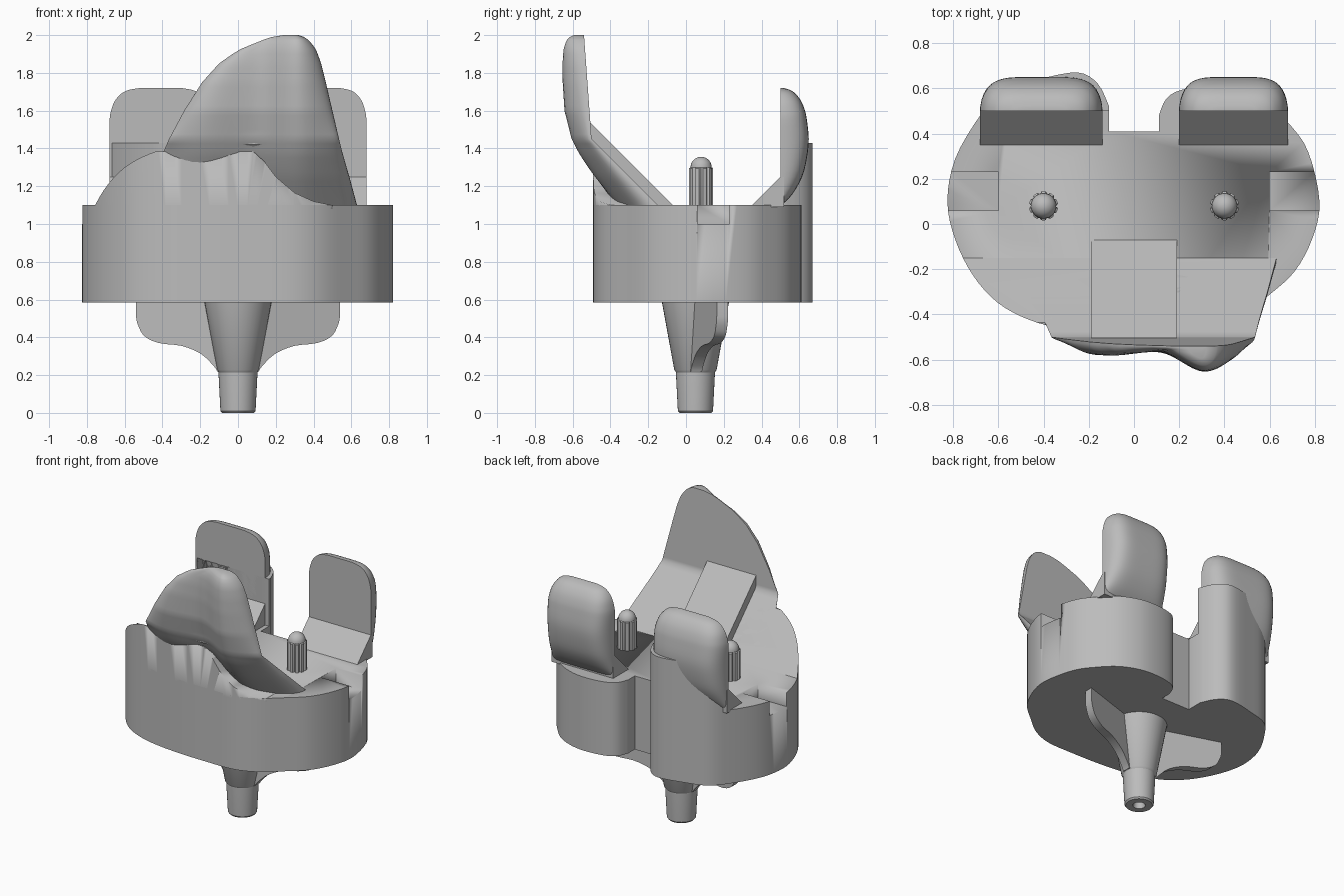
import bpy, bmesh, math
from mathutils import Vector

if "Cube" in bpy.data.objects:
    bpy.data.objects.remove(bpy.data.objects["Cube"])

METAL = bpy.data.materials.new("satin_grey")
METAL.diffuse_color = (0.50, 0.50, 0.50, 1)
METAL.use_nodes = True
METAL.node_tree.nodes["Principled BSDF"].inputs["Base Color"].default_value = METAL.diffuse_color


def finish(name, bm, angle=35):
    bmesh.ops.recalc_face_normals(bm, faces=bm.faces)
    me = bpy.data.meshes.new(name)
    bm.to_mesh(me)
    bm.free()
    ob = bpy.data.objects.new(name, me)
    bpy.context.collection.objects.link(ob)
    me.materials.append(METAL)
    bpy.ops.object.select_all(action='DESELECT')
    ob.select_set(True)
    bpy.context.view_layer.objects.active = ob
    bpy.ops.object.shade_smooth_by_angle(angle=math.radians(angle))
    return ob


def loft(name, rings, angle=35):
    bm = bmesh.new()
    rows = [[bm.verts.new(p) for p in r] for r in rings]
    n = len(rows[0])
    for a, b in zip(rows, rows[1:]):
        for i in range(n):
            bm.faces.new((a[i], a[(i + 1) % n], b[(i + 1) % n], b[i]))
    bm.faces.new(rows[0])
    bm.faces.new(rows[-1])
    return finish(name, bm, angle)


def column(name, pts, z0, z1):
    return loft(name, [[(x, y, z) for x, y in pts] for z in (z0, z1)])


def prism_x(name, yz, x0, x1):
    return loft(name, [[(x, y, z) for y, z in yz] for x in (x0, x1)])


def prism_y(name, xz, y0, y1):
    return loft(name, [[(x, y, z) for x, z in xz] for y in (y0, y1)])


def box(name, x0, x1, y0, y1, z0, z1):
    return column(name, [(x0, y0), (x1, y0), (x1, y1), (x0, y1)], z0, z1)


def boolean(ob, cutter, op):
    m = ob.modifiers.new(op.lower(), 'BOOLEAN')
    m.object, m.operation, m.solver = cutter, op, 'EXACT'
    bpy.context.view_layer.objects.active = ob
    bpy.ops.object.modifier_apply(modifier=m.name)
    bpy.data.objects.remove(cutter)


def spline(pts, steps=4):
    out = []
    v = [Vector(p) for p in pts]
    for i in range(len(v) - 1):
        a, b, c, d = v[max(i - 1, 0)], v[i], v[i + 1], v[min(i + 2, len(v) - 1)]
        for k in range(steps):
            t = k / steps
            out.append(0.5 * (2 * b + (c - a) * t + (2 * a - 5 * b + 4 * c - d) * t * t
                              + (3 * b - a - 3 * c + d) * t ** 3))
    return [tuple(p) for p in out] + [tuple(v[-1])]


def table(t, rows, col=1, smooth=False):
    if t <= rows[0][0]:
        return rows[0][col]
    for a, b in zip(rows, rows[1:]):
        if t <= b[0]:
            k = (t - a[0]) / (b[0] - a[0])
            k = k * k * (3 - 2 * k) if smooth else k
            return a[col] + (b[col] - a[col]) * k
    return rows[-1][col]


# Footprint: two rear lobes with a notch between, broad flattened front
OUTLINE = ([(0.11, 0.41)] + spline([
    (0.11, 0.48), (0.14, 0.55), (0.2, 0.59), (0.32, 0.61), (0.45, 0.6), (0.58, 0.545),
    (0.68, 0.45), (0.77, 0.32), (0.82, 0.1), (0.79, -0.06), (0.71, -0.21), (0.59, -0.32),
    (0.45, -0.43), (0.3, -0.485), (0.1, -0.49), (-0.1, -0.485), (-0.3, -0.465), (-0.46, -0.425),
    (-0.6, -0.35), (-0.71, -0.23), (-0.79, -0.07), (-0.825, 0.1), (-0.79, 0.29), (-0.68, 0.48),
    (-0.58, 0.59), (-0.42, 0.64), (-0.25, 0.67), (-0.16, 0.62), (-0.11, 0.52)]) + [(-0.11, 0.41)])

# Body with a slot in each side
body = column("body", OUTLINE, 0.585, 1.1)
boolean(body, box("slot_cutter", 0.6, 1, 0.06, 0.23, 1.0, 1.2), 'DIFFERENCE')
boolean(body, box("slot_cutter", -1, -0.6, 0.06, 0.23, 1.0, 1.2), 'DIFFERENCE')

# Front wall rising behind the shield, sloped on its inside
wall = column("front_wall", OUTLINE, 1.08, 1.6)
boolean(wall, prism_x("slope_cutter", [(-0.13, 1.08), (-0.6, 1.55), (-0.6, 1.08)], -1, 1), 'INTERSECT')
boolean(wall, prism_y("sweep_cutter", [(-0.9, 1.07), (-0.9, 1.385), (0.08, 1.385), (0.14, 1.33),
                                       (0.2, 1.25), (0.3, 1.165), (0.4, 1.12), (0.5, 1.1),
                                       (0.5, 1.07)], -1, 0), 'INTERSECT')

# Raised left rear lobe
lobe = column("rear_lobe", OUTLINE, 1.08, 1.43)
boolean(lobe, box("lobe_cutter", -1, -0.1, 0.5, 1, 1, 1.6), 'INTERSECT')

# Tall lopsided front shield: z, left x, right x, outermost y
SHIELD = [(1.10, -0.43, 0.63, -0.37), (1.25, -0.46, 0.59, -0.49), (1.30, -0.455, 0.575, -0.525),
          (1.37, -0.40, 0.555, -0.57), (1.45, -0.365, 0.535, -0.61), (1.6, -0.285, 0.50, -0.65),
          (1.75, -0.19, 0.465, -0.66), (1.85, -0.10, 0.44, -0.66), (1.92, 0.0, 0.415, -0.655),
          (1.97, 0.12, 0.38, -0.64), (1.99, 0.18, 0.35, -0.62), (2.0, 0.24, 0.32, -0.6)]
# Ridge and groove across the shield: x, bulge
RIDGE = [(-0.46, 0.06), (-0.2, 0.1), (0.1, 0.065), (0.33, 0.16), (0.55, 0.12)]
N = 28
U = [-math.cos(math.pi * i / N) for i in range(N + 1)]
rings = []
for z in sorted({1.1 + 0.025 * i for i in range(37)} | {1.98, 1.99}):
    xl, xr, yo = (table(z, SHIELD, c) for c in (1, 2, 3))
    inner = -0.15 - (z - 1.1) if z <= 1.45 else -0.5 - 0.04 * (z - 1.45) / 0.55
    outer, back = [], []
    for u in U:
        x = xl + (xr - xl) * (u + 1) / 2
        bulge = min(yo + 0.16 - table(x, RIDGE, 1, True), inner - 0.02)
        e = math.sqrt(max(0, 1 - abs(u) ** 4))
        outer.append((x, inner + (bulge - inner) * e, z))
        back.append((x, inner, z))
    rings.append(outer + back[-2:0:-1])
loft("front_shield", rings, 45)

# Raised pad on the inner slope
prism_x("slope_pad", [(-0.07, 1.1), (-0.505, 1.535), (-0.505, 1.42), (-0.18, 1.09)], -0.19, 0.19)

# Rear flanges: z, half width factor, outer y
FLANGE = [(1.1, 1, 0.51), (1.16, 1, 0.565), (1.25, 1, 0.615), (1.35, 1, 0.64), (1.45, 1, 0.65),
          (1.55, 1, 0.64), (1.6, 0.97, 0.63), (1.65, 0.9, 0.61), (1.69, 0.77, 0.58),
          (1.71, 0.62, 0.55), (1.72, 0.4, 0.515)]
for side, x0, x1 in (("left", -0.68, -0.14), ("right", 0.2, 0.68)):
    c, h = (x0 + x1) / 2, (x1 - x0) / 2
    rings = []
    for z, w, y in spline(FLANGE, 3):
        outer = [(c + h * w * u, 0.5 + (y - 0.5) * math.sqrt(max(0, 1 - abs(u) ** 5)), z) for u in U]
        back = [(c + h * w * u, 0.5, z) for u in U]
        rings.append(outer + back[-2:0:-1])
    loft(side + "_rear_flange", rings, 45)
    prism_x(side + "_rear_slope", [(0.34, 1.09), (0.5, 1.25), (0.52, 1.25), (0.52, 1.09)], x0, x1)

# Fluted pegs with domed tips
for side, px in (("left", -0.4), ("right", 0.4)):
    rings = []
    for z, r, flute in [(1.08, 0.064, 1), (1.295, 0.064, 1), (1.3, 0.056, 0)] + [
            (1.3 + 0.056 * math.sin(a), 0.056 * math.cos(a), 0)
            for a in (0.25, 0.5, 0.75, 1.0, 1.25, 1.45)]:
        ring = []
        for i in range(40):
            a = 2 * math.pi * i / 40
            rr = r - 0.012 * flute * (i % 4 == 0)
            ring.append((px + rr * math.cos(a), 0.08 + rr * math.sin(a), z))
        rings.append(ring)
    loft(side + "_peg", rings, 30)

# Tapered stem with a blind hole in its tip
STEM = [(0.03, 0.05), (0.04, 0), (0.085, 0), (0.093, 0.01), (0.103, 0.205), (0.103, 0.215),
        (0.112, 0.228), (0.18, 0.6)]
loft("stem", [[(r * math.cos(math.tau * i / 40), 0.05 + r * math.sin(math.tau * i / 40), z)
               for i in range(40)] for r, z in STEM], 30)

# Swept-back keel fins either side of the stem
FIN = [(0.02, 0.6), (0.54, 0.6), (0.54, 0.51)] + spline(
    [(0.535, 0.48), (0.5, 0.41), (0.42, 0.37), (0.3, 0.355), (0.2, 0.315), (0.13, 0.25),
     (0.11, 0.22)], 3) + [(0.02, 0.22)]
for side, s in (("left", -1), ("right", 1)):
    loft(side + "_keel_fin", [[(s * x, 0.02 + 0.32 * x + d, z) for x, z in FIN]
                              for d in (-0.03, 0.03)])
